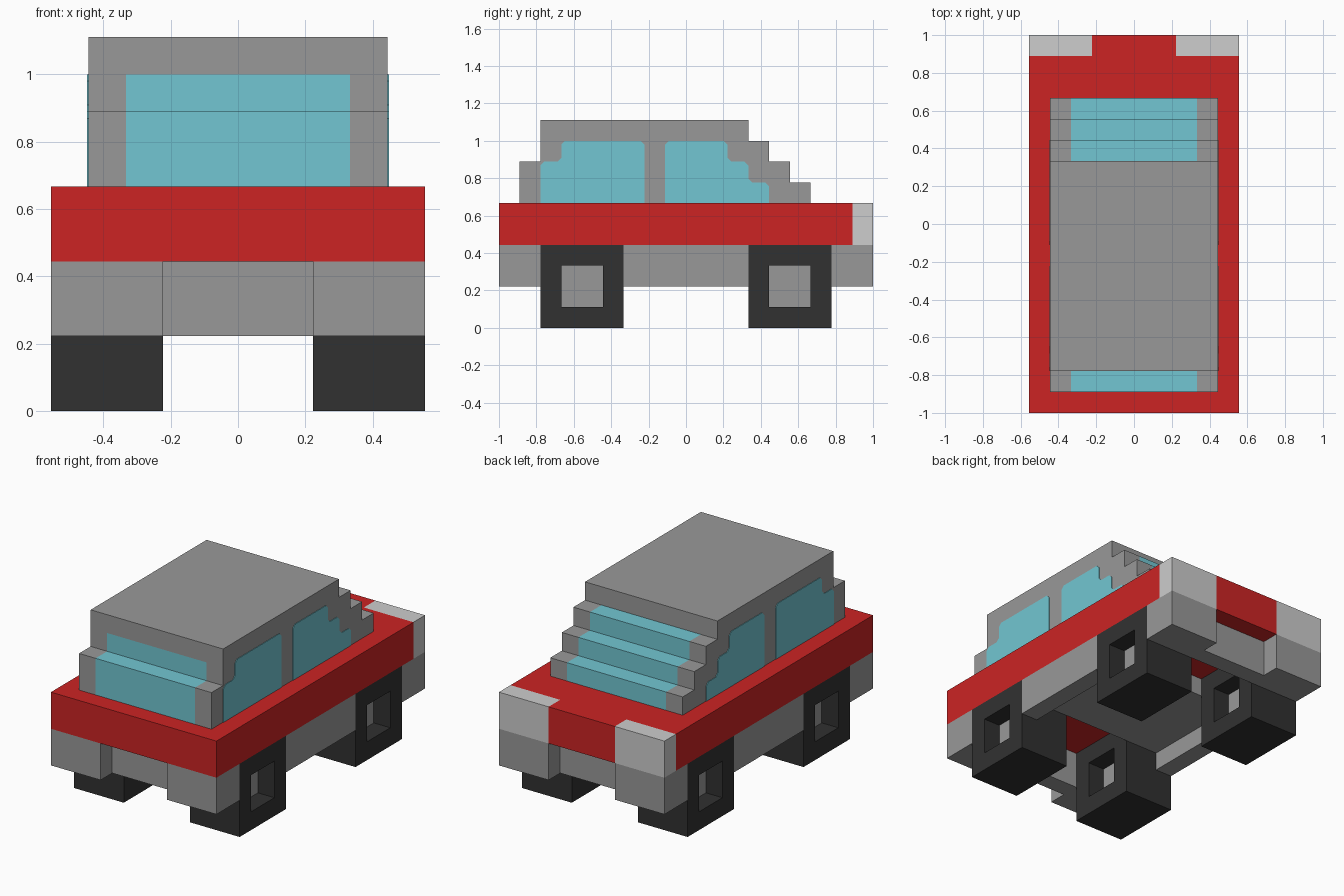
import bpy, bmesh
from mathutils import Vector

U = 1 / 9  # one block of the design grid

if "Cube" in bpy.data.objects:
    bpy.data.objects.remove(bpy.data.objects["Cube"], do_unlink=True)


def material(name, rgb):
    lin = [((c / 255 + 0.055) / 1.055) ** 2.4 for c in rgb]
    m = bpy.data.materials.new(name)
    m.use_nodes = True
    m.diffuse_color = (*lin, 1)
    m.node_tree.nodes["Principled BSDF"].inputs["Base Color"].default_value = (*lin, 1)
    return m


RED = material("body red", (204, 36, 36))
GREY = material("mid grey", (153, 153, 153))
LIGHT = material("lamp grey", (205, 205, 205))
DARK = material("tyre black", (49, 49, 49))
GLASS = material("window blue", (114, 198, 210))


def finish(name, bm, *mats):
    bmesh.ops.recalc_face_normals(bm, faces=bm.faces)
    me = bpy.data.meshes.new(name)
    bm.to_mesh(me)
    bm.free()
    for m in mats:
        me.materials.append(m)
    ob = bpy.data.objects.new(name, me)
    bpy.context.collection.objects.link(ob)
    return ob


def box_mesh(x, y, z):
    """Box from (min, max) ranges in grid blocks."""
    bm = bmesh.new()
    bmesh.ops.create_cube(bm, size=1)
    for v in bm.verts:
        v.co = Vector([U * (r[0] if c < 0 else r[1]) for c, r in zip(v.co, (x, y, z))])
    return bm


def box(name, x, y, z, mat):
    return finish(name, box_mesh(x, y, z), mat)


def extrude_profile(points, x0, x1):
    """Prism along x from a (y, z) outline in grid blocks."""
    bm = bmesh.new()
    face = bm.faces.new([bm.verts.new((x0 * U, y * U, z * U)) for y, z in points])
    ret = bmesh.ops.extrude_face_region(bm, geom=[face])
    verts = [g for g in ret["geom"] if isinstance(g, bmesh.types.BMVert)]
    bmesh.ops.translate(bm, verts=verts, vec=((x1 - x0) * U, 0, 0))
    return bm


def clip_corners(points, size=0.18):
    """Cut the outline's corners, except those on the sill."""
    out = []
    for i, p in enumerate(points):
        p = Vector(p)
        if p.y <= 6:
            out.append(p)
            continue
        for q in (points[i - 1], points[(i + 1) % len(points)]):
            out.append(p + (Vector(q) - p).normalized() * size)
    return out


# Painted body slab with a nose between the two lamps
box("body_slab", (-5, 5), (-9, 8), (4, 6), RED)
box("nose", (-2, 2), (8, 9), (4, 6), RED)

# Chassis: floor plate, bumper bars
box("floor", (-4, 4), (-3, 3), (3, 4), GREY)
for s, end in ((-1, "front"), (1, "back")):
    box(end + "_bumper_bar", (-5, 5), sorted((7 * s, 8 * s)), (2, 4), GREY)

# Parts repeated on both sides
for sx, side in ((-1, "right"), (1, "left")):
    corner_x = sorted((2 * sx, 5 * sx))
    box(side + "_lamp", corner_x, (8, 9), (4, 6), LIGHT)
    box(side + "_skirt", sorted((4 * sx, 5 * sx)), (-3, 3), (2, 4), GREY)

    for sy, end in ((-1, "front"), (1, "back")):
        box(f"{end}_{side}_bumper_corner", corner_x, sorted((8 * sy, 9 * sy)), (2, 4), GREY)

        # Square wheel with a recessed grey hub on both faces
        bm = box_mesh(corner_x, sorted((3 * sy, 7 * sy)), (0, 4))
        bm.normal_update()
        for f in [f for f in bm.faces if abs(f.normal.x) > 0.9]:
            inward = -f.normal * U
            bmesh.ops.inset_region(bm, faces=[f], thickness=U, use_even_offset=True)
            hub = bmesh.ops.extrude_discrete_faces(bm, faces=[f])["faces"][0]
            bmesh.ops.translate(bm, verts=hub.verts, vec=inward)
            hub.material_index = 1
        finish(f"{end}_{side}_wheel", bm, DARK, GREY)

# Stepped cabin; the middle strip below the roof edge is glass
cabin = [(-8, 6), (-8, 8), (-7, 8), (-7, 9), (-7, 10), (3, 10), (3, 9),
         (4, 9), (4, 8), (5, 8), (5, 7), (6, 7), (6, 6)]
bm = extrude_profile(cabin, -4, 4)
for x in (-3, 3):
    bmesh.ops.bisect_plane(bm, geom=bm.verts[:] + bm.edges[:] + bm.faces[:],
                           plane_co=(x * U, 0, 0), plane_no=(1, 0, 0))
bm.normal_update()
for f in bm.faces:
    c = f.calc_center_median() / U
    if abs(c.x) < 2.9 and 6.1 < c.z < 9.1 and abs(f.normal.x) < 0.5:
        f.material_index = 1
finish("cabin", bm, GREY, GLASS)

# Side windows as thin plates
windows = {
    "front": [(-7, 6), (-7, 8), (-6, 8), (-6, 9), (-2, 9), (-2, 6)],
    "back": [(-1, 6), (-1, 9), (2, 9), (2, 8), (3, 8), (3, 7), (4, 7), (4, 6)],
}
for end, outline in windows.items():
    for s, side in ((-1, "right"), (1, "left")):
        finish(f"{end}_{side}_window",
               extrude_profile(clip_corners(outline), 3.98 * s, 4.03 * s), GLASS)
